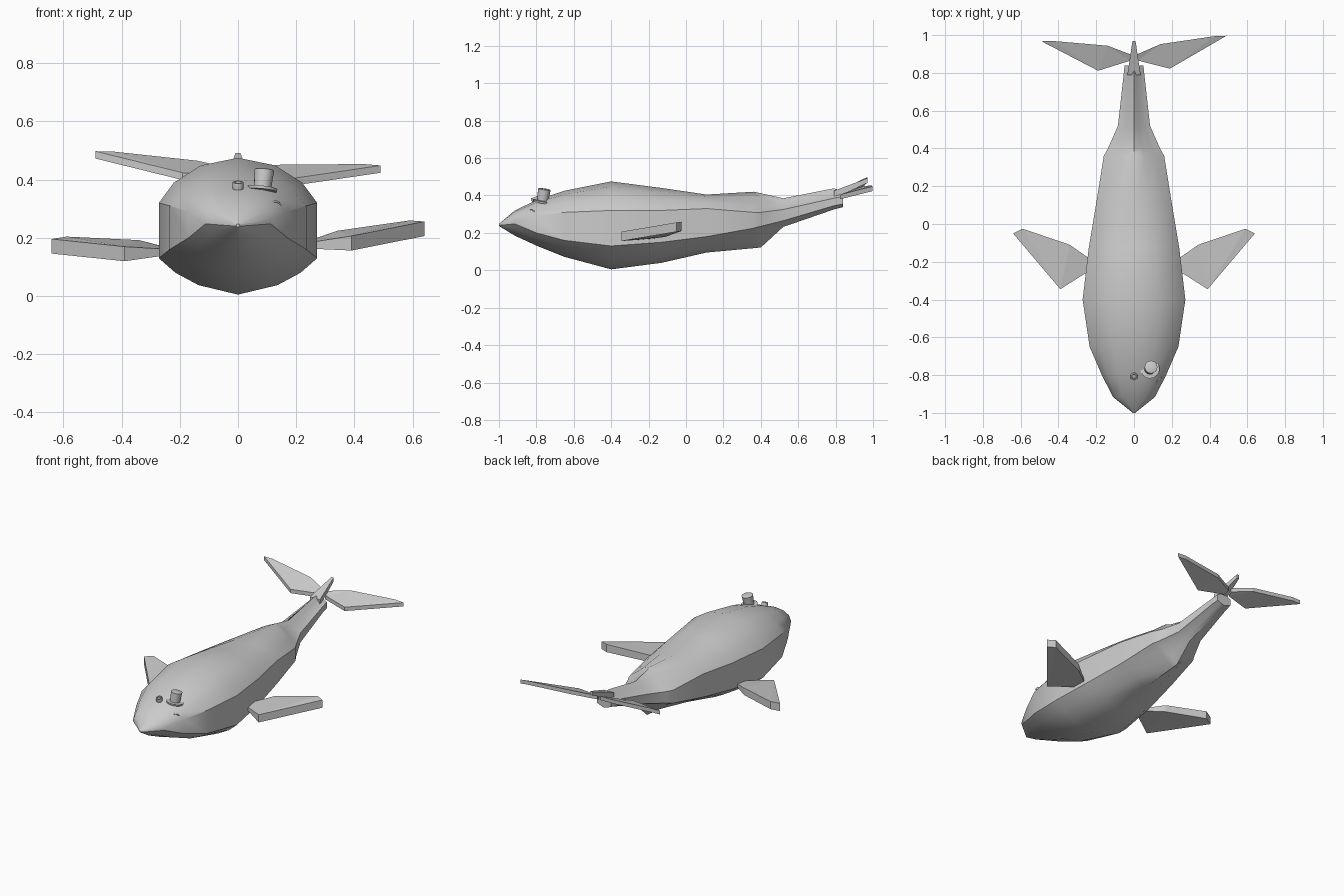
import bpy, bmesh, math
from mathutils import Vector, Matrix

if "Cube" in bpy.data.objects:
    bpy.data.objects.remove(bpy.data.objects["Cube"])


def finish(name, bm, angle=None):
    bmesh.ops.recalc_face_normals(bm, faces=bm.faces)
    me = bpy.data.meshes.new(name)
    bm.to_mesh(me)
    bm.free()
    ob = bpy.data.objects.new(name, me)
    bpy.context.collection.objects.link(ob)
    if angle:
        bpy.ops.object.select_all(action='DESELECT')
        ob.select_set(True)
        bpy.context.view_layer.objects.active = ob
        bpy.ops.object.shade_smooth_by_angle(angle=math.radians(angle))
    return ob


def loft(bm, rings):
    loops = [[bm.verts.new(p) for p in r] for r in rings]
    n = len(rings[0])
    for a, b in zip(loops, loops[1:]):
        for i in range(n):
            bm.faces.new((a[i], a[(i + 1) % n], b[(i + 1) % n], b[i]))
    bm.faces.new(loops[0])
    bm.faces.new(loops[-1])


def slab(name, pts, depths):
    """Flat plate: top outline plus a depth below each corner."""
    bm = bmesh.new()
    loft(bm, [pts, [(x, y, z - d) for (x, y, z), d in zip(pts, depths)]])
    bmesh.ops.triangulate(bm, faces=bm.faces)
    return finish(name, bm)


def section(y, w, zt, zu, zl, zb, up, lo):
    """Cross-section; up/lo blend from pinched (0) to full (1)."""
    def mix(a, b, t):
        return a + (b - a) * t
    half = [(0, zt)]
    for xa, xb, fa, fb in ((.2, .47, .62, .83), (.55, .81, .15, .45)):
        half.append((w * mix(xa, xb, up), zu + (zt - zu) * mix(fa, fb, up)))
    half += [(w, zu), (w, zl)]
    for xa, xb, fa, fb in ((.55, .79, .15, .4), (.2, .5, .62, .74)):
        half.append((w * mix(xa, xb, lo), zl + (zb - zl) * mix(fa, fb, lo)))
    half.append((0, zb))
    return ([(x, y, z) for x, z in half] +
            [(-x, y, z) for x, z in half[-2:0:-1]])


# Body: y, half width, top, upper side, lower side, bottom, fullness
body = [(-1.0, .006, .248, .245, .24, .237, 1, 1),
        (-.915, .112, .32, .262, .248, .185, 1.25, .9),
        (-.80, .17, .375, .29, .20, .132, 1.1, .9),
        (-.65, .235, .425, .31, .16, .072, 1, .95),
        (-.40, .272, .475, .32, .13, .005, 1, 1),
        (-.13, .24, .44, .32, .15, .04, 1, 1),
        (.11, .20, .405, .33, .18, .095, 1, .8),
        (.36, .16, .42, .31, .225, .118, .65, .35),
        (.40, .138, .412, .31, .235, .122, .5, .3),
        (.52, .085, .385, .325, .265, .232, .25, .5),
        (.79, .055, .438, .385, .345, .325, .25, .7),
        (.84, .05, .425, .395, .355, .338, .4, .7)]
bm = bmesh.new()
loft(bm, [section(*r) for r in body])
finish("body", bm, 32)

# Side flippers and tail flukes, slightly rolled from one side to the other
flipper = [(.24, -.18, .178), (.24, -.25, .172), (.39, -.345, .188),
           (.64, -.05, .226), (.59, -.025, .232), (.34, -.11, .208)]
fluke = [(.01, .895, .435), (.14, .948, .458), (.43, .982, .475),
         (.49, .982, .473), (.19, .817, .414), (.02, .865, .42)]
for side, s in (("right", 1), ("left", -1)):
    slab(side + "_flipper", [(s * x, y, z + .047 * s * x) for x, y, z in flipper],
         [.02, .02, .05, .05, .05, .045])
    slab(side + "_fluke", [(s * x, y + .03 * s * x, z - .05 * s * x) for x, y, z in fluke],
         [.025] * 6)

# Tail spike between the flukes
slab("tail_spike", [(-.035, .79, .425), (.035, .79, .425), (.008, .97, .492),
                    (-.008, .97, .492)], [.04, .04, .025, .025])

# Eyes
for side, s in (("right", 1), ("left", -1)):
    bm = bmesh.new()
    bmesh.ops.create_uvsphere(bm, u_segments=12, v_segments=8, radius=.018,
                              matrix=Matrix.Translation((s * .112, -.812, .303)))
    finish(side + "_eye", bm, 40)


def lathe(name, profile, centre, tilt=(0, 0), n=16):
    rot = Matrix.Rotation(tilt[0], 3, 'X') @ Matrix.Rotation(tilt[1], 3, 'Y')
    bm = bmesh.new()
    loft(bm, [[Vector(centre) + rot @ Vector((r * math.cos(2 * math.pi * i / n),
                                            r * math.sin(2 * math.pi * i / n), z))
               for i in range(n)] for r, z in profile])
    return finish(name, bm, 35)


# Top hat and blowhole
lathe("top_hat", [(.05, 0), (.052, .01), (.03, .012), (.034, .072), (.03, .074)],
      (.083, -.768, .362), (-.15, .1))
lathe("blowhole", [(.017, -.02), (.02, .01), (.018, .02), (.012, .02), (.01, .01)],
      (0, -.805, .372), (.3, 0), 12)


def wire(name, pts, radius, cyclic=False):
    cu = bpy.data.curves.new(name, 'CURVE')
    cu.dimensions = '3D'
    cu.bevel_depth = radius
    cu.bevel_resolution = 1
    cu.use_fill_caps = True
    sp = cu.splines.new('POLY')
    sp.points.add(len(pts) - 1)
    for p, co in zip(sp.points, pts):
        p.co = (*co, 1)
    sp.use_cyclic_u = cyclic
    ob = bpy.data.objects.new(name, cu)
    bpy.context.collection.objects.link(ob)


# Monocle ring facing outward and forward, with its hanging chain
centre = Vector((.13, -.825, .303))
u = Vector((.75, .66, 0))
wire("monocle", [centre + .022 * (u * math.cos(a) + Vector((0, 0, math.sin(a))))
                 for a in (2 * math.pi * i / 16 for i in range(16))], .004, True)
wire("monocle_chain", [(.145, -.81, .29), (.152, -.80, .278), (.163, -.79, .272),
                       (.175, -.775, .27), (.182, -.76, .275)], .004)
